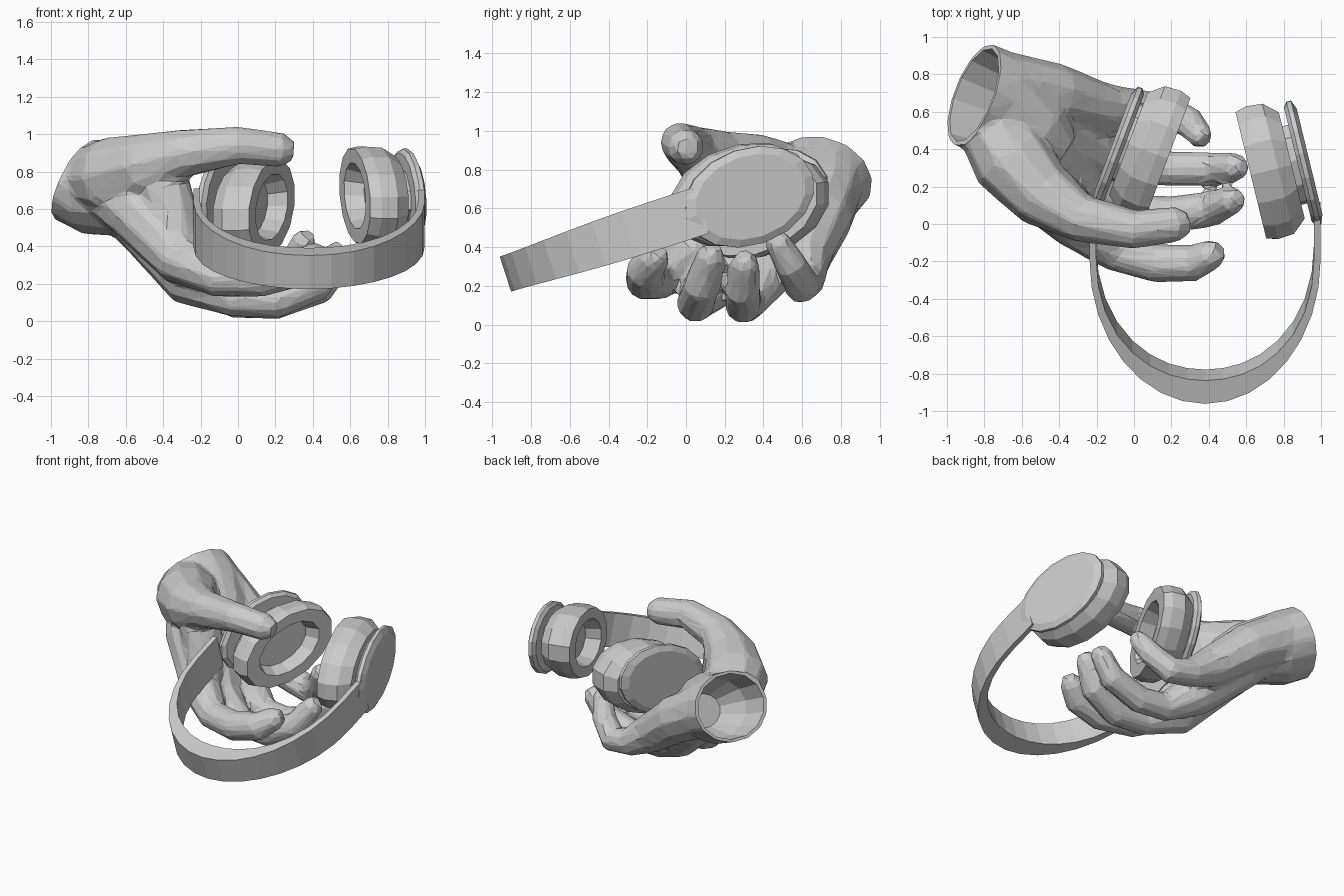
import bpy, bmesh, math
from mathutils import Vector as V

cube = bpy.data.objects.get("Cube")
if cube:
    bpy.data.objects.remove(cube)

grey = bpy.data.materials.new("light grey")
grey.use_nodes = True
grey.diffuse_color = (0.6, 0.6, 0.6, 1)
grey.node_tree.nodes["Principled BSDF"].inputs["Base Color"].default_value = (0.6, 0.6, 0.6, 1)


def loft(bm, rings):
    """Skin a list of point rings and cap both ends."""
    rows = [[bm.verts.new(p) for p in ring] for ring in rings]
    n = len(rows[0])
    for r, s in zip(rows, rows[1:]):
        for i in range(n):
            bm.faces.new((r[i], r[(i + 1) % n], s[(i + 1) % n], s[i]))
    bm.faces.new(rows[0][::-1])
    bm.faces.new(rows[-1])


def ellipse(c, a, b, n):
    return [c + a * math.cos(math.tau * i / n) + b * math.sin(math.tau * i / n) for i in range(n)]


def tube(bm, path, round_tip=True, n=10, squash=1):
    """Tapered tube through (x, y, z, radius) points, squashed in height."""
    pts = [V(p[:3]) for p in path]
    radii = [p[3] for p in path]
    if round_tip:
        end = (pts[-1] - pts[-2]).normalized()
        pts.append(pts[-1] + end * radii[-1] * 0.7)
        radii.append(radii[-1] * 0.6)
    rings = []
    for i, p in enumerate(pts):
        if i == 0:
            t = pts[1] - p
        else:
            t = pts[min(i + 1, len(pts) - 1)] - pts[i - 1]
        t.normalize()
        a = t.cross(V((0, 0, 1))).normalized()
        rings.append(ellipse(p, a * radii[i], a.cross(t) * radii[i] * squash, n))
    loft(bm, rings)


def finish(bm, name):
    bmesh.ops.recalc_face_normals(bm, faces=bm.faces)
    me = bpy.data.meshes.new(name)
    bm.to_mesh(me)
    bm.free()
    me.materials.append(grey)
    ob = bpy.data.objects.new(name, me)
    bpy.context.collection.objects.link(ob)
    return ob


# Hand: wrist, thumb, web and four fingers fused into one skin
rim, inward = V((-0.855, 0.69, 0.755)), V((0.84, -0.32, -0.44)).normalized()


def on_wrist(depth, radius):
    return (*(rim + inward * depth), radius)


bm = bmesh.new()
tube(bm, [on_wrist(-0.05, 0.29), on_wrist(0.14, 0.29), (-0.52, 0.47, 0.64, 0.23)], n=14, squash=0.84)
limbs = {
    "thumb": [(-0.82, 0.58, 0.76, 0.16), (-0.66, 0.35, 0.77, 0.22), (-0.48, 0.15, 0.83, 0.18),
              (-0.28, 0.03, 0.9, 0.13), (0, -0.03, 0.94, 0.105), (0.23, 0, 0.915, 0.095)],
    "web": [(-0.43, 0.15, 0.83, 0.15), (-0.36, 0.1, 0.6, 0.14), (-0.32, 0.04, 0.34, 0.13)],
    "index": [(-0.68, 0.46, 0.73, 0.19), (-0.52, 0.2, 0.58, 0.18), (-0.31, 0, 0.33, 0.14),
              (-0.1, -0.15, 0.23, 0.105), (0.12, -0.21, 0.23, 0.105), (0.32, -0.21, 0.28, 0.1),
              (0.42, -0.16, 0.35, 0.08)],
    "middle": [(-0.66, 0.52, 0.71, 0.19), (-0.47, 0.35, 0.49, 0.17), (-0.25, 0.14, 0.22, 0.15),
               (-0.02, 0.06, 0.12, 0.1), (0.2, 0.05, 0.11, 0.1), (0.42, 0.08, 0.2, 0.095),
               (0.53, 0.13, 0.36, 0.075)],
    "ring": [(-0.66, 0.65, 0.69, 0.18), (-0.45, 0.56, 0.48, 0.17), (-0.2, 0.38, 0.24, 0.15),
             (0, 0.31, 0.11, 0.1), (0.2, 0.295, 0.1, 0.095), (0.44, 0.295, 0.18, 0.09),
             (0.55, 0.305, 0.32, 0.075)],
    "little": [(-0.68, 0.73, 0.7, 0.19), (-0.42, 0.69, 0.55, 0.17), (-0.15, 0.61, 0.34, 0.14),
               (0.03, 0.62, 0.23, 0.1), (0.18, 0.6, 0.2, 0.095), (0.3, 0.54, 0.31, 0.085),
               (0.355, 0.47, 0.43, 0.07)],
}
for path in limbs.values():
    tube(bm, path)
raw = finish(bm, "hand_form")

# Hollow of the wrist, with a collar that trims the rim flat
bm = bmesh.new()
tube(bm, [on_wrist(-0.2, 0.42), on_wrist(0, 0.42), on_wrist(0.001, 0.265),
          on_wrist(0.2, 0.24), on_wrist(0.38, 0.14)], round_tip=False, n=14, squash=0.84)
hollow = finish(bm, "wrist_hollow")
hollow.hide_render = True

m = raw.modifiers.new("fuse", 'REMESH')
m.mode, m.voxel_size = 'VOXEL', 0.02
m = raw.modifiers.new("soften", 'SMOOTH')
m.factor, m.iterations = 0.5, 4
m = raw.modifiers.new("facet", 'DECIMATE')
m.ratio = 0.06
m = raw.modifiers.new("hollow", 'BOOLEAN')
m.operation, m.object = 'DIFFERENCE', hollow
dg = bpy.context.evaluated_depsgraph_get()
me = bpy.data.meshes.new_from_object(raw.evaluated_get(dg))
for p in me.polygons:
    p.use_smooth = False
    p.material_index = 0
me.materials.clear()
me.materials.append(grey)
hand = bpy.data.objects.new("hand", me)
bpy.context.collection.objects.link(hand)
for ob in (raw, hollow):
    bpy.data.objects.remove(ob)

# Headband: strip bent in a tilted plane, padded towards the crown
tilt = math.radians(18)
along = V((0, math.cos(tilt), math.sin(tilt)))
across = V((0, -math.sin(tilt), math.cos(tilt)))


def on_plane(x, y):
    return V((x, y, 0.26 + math.tan(tilt) * (y + 0.935)))


bm = bmesh.new()
rings = []
steps = 16
for i in range(-1, steps + 2):
    ang = math.pi * min(max(i / steps, 0), 1)
    c, s = math.cos(ang), math.sin(ang)
    y = 0.08 if i in (-1, steps + 1) else -0.15 - 0.765 * s
    centre = on_plane(0.38 - 0.6 * c, y)
    out = (V((-c, 0, 0)) - along * s).normalized()
    outer, inner = centre + out * 0.018, centre - out * (0.018 + 0.095 * s ** 3)
    half = across * (0.095 + 0.03 * abs(c) ** 3)
    rings.append([outer + half, inner + half, inner - half, outer - half])
loft(bm, rings)
finish(bm, "headband")


def turned(name, centre, normal, profile, ra, rb, n=14):
    """Oval turned part: profile of (depth, scale) along the normal."""
    nrm = V(normal).normalized()
    a = (along - nrm * along.dot(nrm)).normalized()
    b = nrm.cross(a)
    bm = bmesh.new()
    loft(bm, [ellipse(V(centre) + nrm * t, a * ra * s, b * rb * s, n) for t, s in profile])
    return finish(bm, name)


# Ear cups with a recessed opening, posts and outer plates
cup = [(0.1, 0.55), (0, 0.66), (0, 0.95), (0.06, 1), (0.15, 0.98), (0.225, 0.8)]
post = [(0.2, 0.6), (0.29, 0.6)]
plate = [(-0.03, 0.92), (-0.01, 1), (0.015, 1), (0.035, 0.85)]
sides = {
    "left": ((0.625, 0.26, 0.67), (0.905, 0.325, 0.66), (0.97, 0.236, 0)),
    "right": ((0.18, 0.35, 0.61), (-0.085, 0.41, 0.65), (-0.93, 0.35, 0)),
}
for side, (cup_at, plate_at, normal) in sides.items():
    turned(side + "_ear_cup", cup_at, normal, cup, 0.385, 0.255)
    turned(side + "_cup_post", cup_at, normal, post, 0.38, 0.25, 10)
    turned(side + "_outer_plate", plate_at, normal, plate, 0.355, 0.25, 16)
